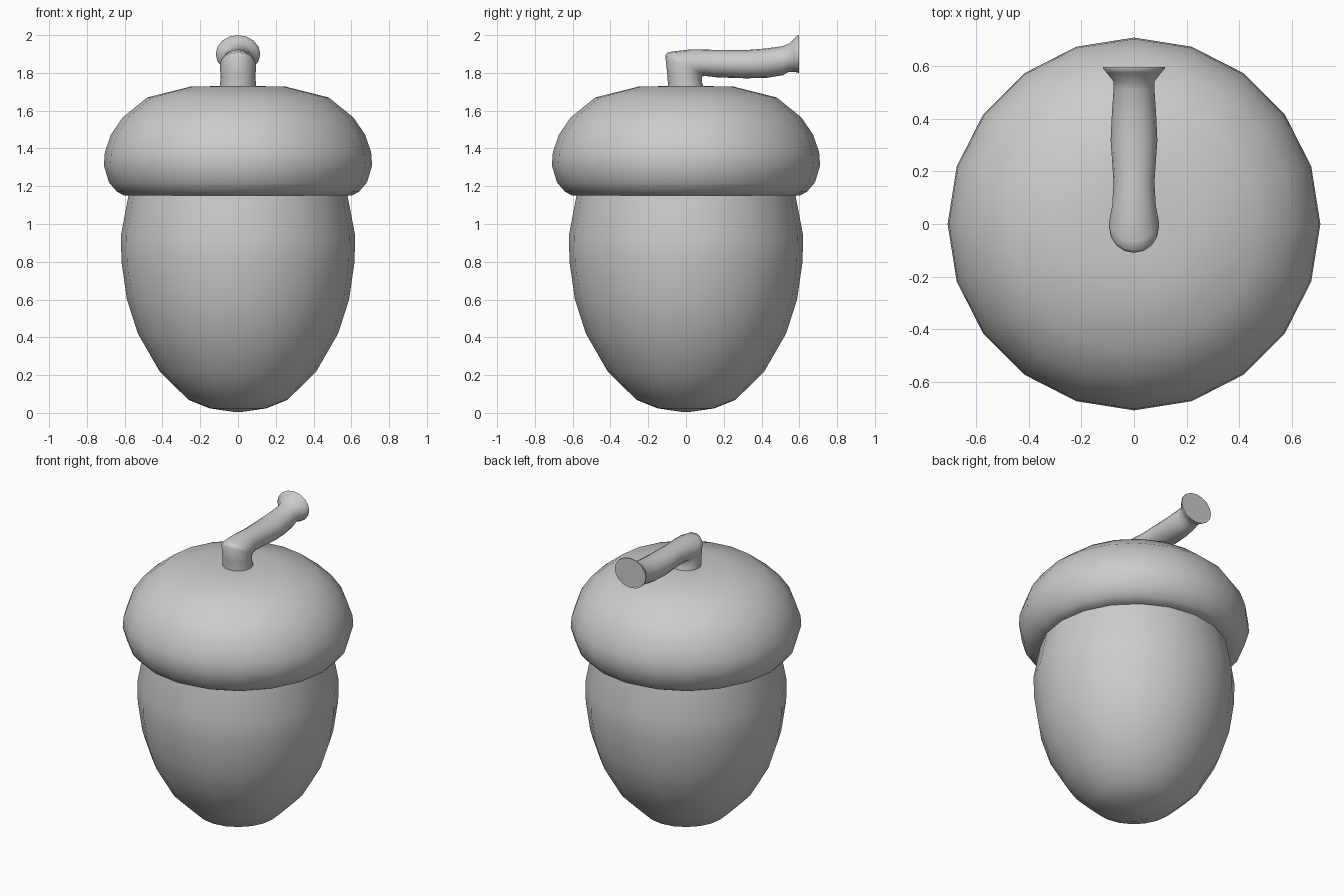
import bpy, bmesh
from math import sin, cos, pi, radians

if "Cube" in bpy.data.objects:
    bpy.data.objects.remove(bpy.data.objects["Cube"])


def skin(name, rings, cap_start=True, cap_end=True, angle=50):
    """Bridge a list of equal-length point rings into one smooth mesh object."""
    bm = bmesh.new()
    loops = [[bm.verts.new(p) for p in ring] for ring in rings]
    n = len(loops[0])
    for a, b in zip(loops, loops[1:]):
        for i in range(n):
            j = (i + 1) % n
            bm.faces.new((a[i], a[j], b[j], b[i]))
    if cap_start:
        bm.faces.new(loops[0][::-1])
    if cap_end:
        bm.faces.new(loops[-1])
    bmesh.ops.recalc_face_normals(bm, faces=bm.faces[:])
    me = bpy.data.meshes.new(name)
    bm.to_mesh(me)
    bm.free()
    ob = bpy.data.objects.new(name, me)
    bpy.context.collection.objects.link(ob)
    bpy.ops.object.select_all(action='DESELECT')
    ob.select_set(True)
    bpy.context.view_layer.objects.active = ob
    bpy.ops.object.shade_smooth_by_angle(angle=radians(angle))
    return ob


def circle(r, z, n=20):
    return [(r * cos(2 * pi * i / n), r * sin(2 * pi * i / n), z) for i in range(n)]


def tube_ring(top, bottom, half_x, n=16):
    """Oval in the plane through two (y, z) points, half_x wide to each side."""
    cy, cz = (top[0] + bottom[0]) / 2, (top[1] + bottom[1]) / 2
    dy, dz = (top[0] - bottom[0]) / 2, (top[1] - bottom[1]) / 2
    ring = []
    for i in range(n):
        t = 2 * pi * i / n
        ring.append((half_x * sin(t), cy + dy * cos(t), cz + dz * cos(t)))
    return ring


# Nut body
nut = [(0.02, 0.005), (0.15, 0.024), (0.26, 0.068), (0.335, 0.14), (0.415, 0.22),
       (0.53, 0.42), (0.588, 0.60), (0.617, 0.80), (0.62, 0.94), (0.58, 1.15),
       (0.575, 1.18)]
skin("nut", [circle(r, z) for r, z in nut])

# Cap with flat underside and flat crown
cap = [(0.55, 1.15), (0.605, 1.152), (0.64, 1.17), (0.683, 1.22), (0.71, 1.31),
       (0.705, 1.38), (0.672, 1.475), (0.61, 1.565), (0.48, 1.67), (0.25, 1.728),
       (0.09, 1.73)]
skin("cap", [circle(r, z) for r, z in cap])

# Bent stem with a flared end
stem = [((-.095, 1.71), (.095, 1.71), .095),
        ((-.095, 1.735), (.09, 1.735), .095),
        ((-.10, 1.80), (.083, 1.755), .093),
        ((-.11, 1.89), (.086, 1.778), .095),
        ((-.10, 1.907), (.09, 1.784), .095),
        ((-.065, 1.914), (.096, 1.785), .094),
        ((.03, 1.925), (.11, 1.783), .083),
        ((.15, 1.922), (.17, 1.776), .078),
        ((.32, 1.921), (.32, 1.771), .089),
        ((.42, 1.929), (.43, 1.774), .084),
        ((.51, 1.941), (.515, 1.788), .078),
        ((.545, 1.955), (.543, 1.806), .079),
        ((.575, 1.983), (.575, 1.806), .103),
        ((.59, 2.0), (.594, 1.80), .118),
        ((.598, 2.0), (.598, 1.80), .117)]
skin("stem", [tube_ring(*s) for s in stem], angle=60)
